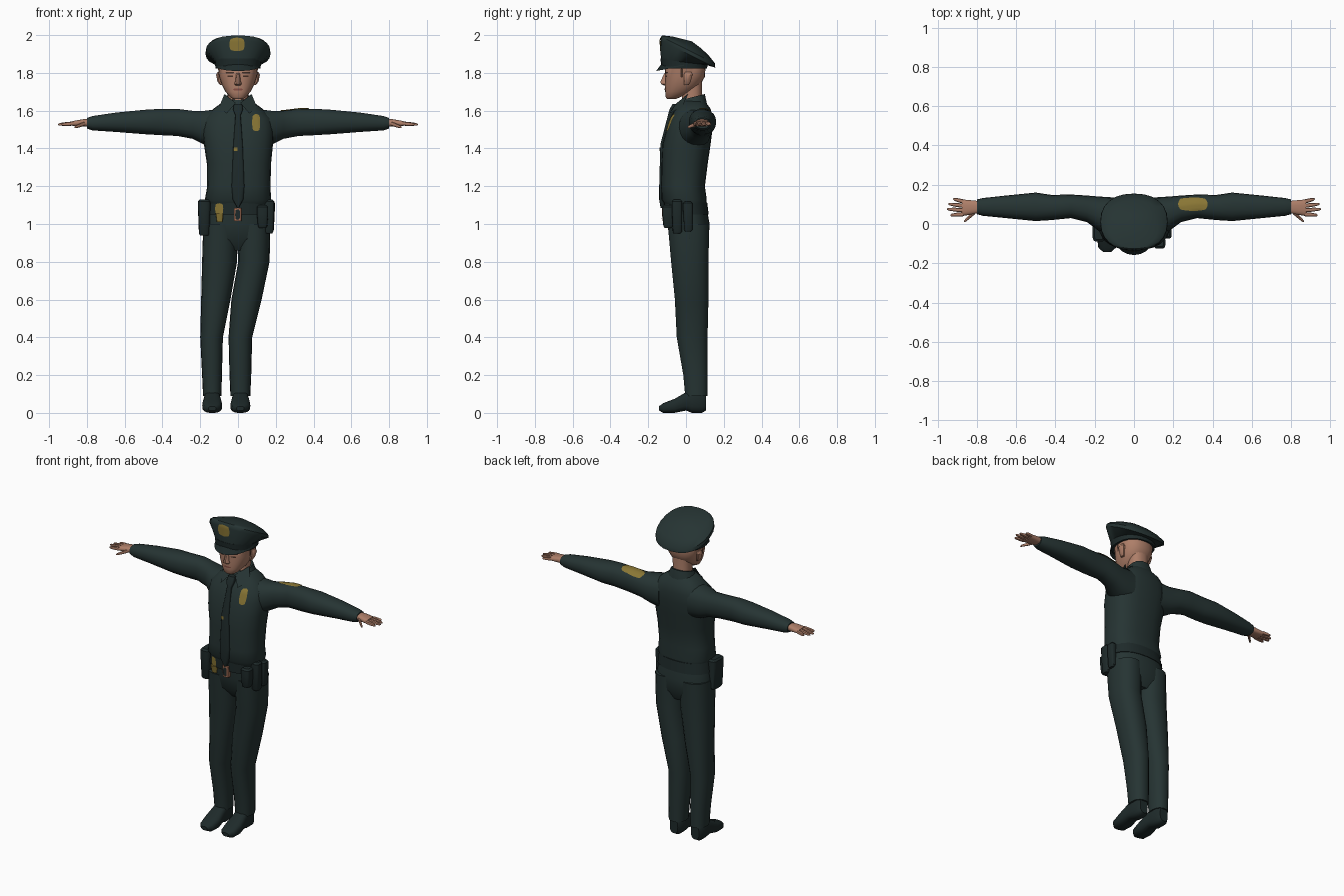
import bpy, bmesh, math
from mathutils import Matrix, Vector

if "Cube" in bpy.data.objects:
    bpy.data.objects.remove(bpy.data.objects["Cube"])


def material(name, red, green, blue):
    mat = bpy.data.materials.new(name)
    mat.use_nodes = True
    colour = (red, green, blue, 1)
    mat.diffuse_color = colour
    shader = mat.node_tree.nodes["Principled BSDF"]
    shader.inputs["Base Color"].default_value = colour
    shader.inputs["Roughness"].default_value = 0.8
    return mat


UNIFORM = material("dark green uniform", .019, .034, .033)
LEATHER = material("black leather", .013, .023, .023)
SKIN = material("skin", .42, .21, .14)
GOLD = material("dull gold", .25, .18, .035)
COPPER = material("copper buckle", .4, .17, .1)
BROWN = material("dark brown hair", .06, .03, .02)
LIP = material("lip red", .25, .08, .06)


def finish(bm, name, mat, angle=40):
    """Turn a bmesh into a named, smoothly shaded object."""
    bmesh.ops.recalc_face_normals(bm, faces=bm.faces)
    mesh = bpy.data.meshes.new(name)
    bm.to_mesh(mesh)
    bm.free()
    mesh.materials.append(mat)
    obj = bpy.data.objects.new(name, mesh)
    bpy.context.collection.objects.link(obj)
    bpy.ops.object.select_all(action="DESELECT")
    obj.select_set(True)
    bpy.context.view_layer.objects.active = obj
    bpy.ops.object.shade_smooth_by_angle(angle=math.radians(angle))
    return obj


def loft(name, mat, sections, axis="z", power=2.3, sides=18):
    """Skin rounded sections (position, low u, high u, low v, high v, tilt)."""
    along, u, v = {"z": (2, 0, 1), "x": (0, 1, 2), "y": (1, 0, 2)}[axis]
    bm = bmesh.new()
    rings = []
    for pos, u_low, u_high, v_low, v_high, *tilt in sections:
        ring = []
        for i in range(sides):
            turn = math.tau * i / sides
            c, s = math.cos(turn), math.sin(turn)
            c = math.copysign(abs(c) ** (2 / power), c)
            s = math.copysign(abs(s) ** (2 / power), s)
            point = Vector()
            point[u] = (u_low + u_high + (u_high - u_low) * c) / 2
            point[v] = (v_low + v_high + (v_high - v_low) * s) / 2
            point[along] = pos + (tilt[0] * s * (v_high - v_low) / 2 if tilt else 0)
            ring.append(bm.verts.new(point))
        rings.append(ring)
    for low, high in zip(rings, rings[1:]):
        for i in range(sides):
            j = (i + 1) % sides
            bm.faces.new((low[i], low[j], high[j], high[i]))
    bm.faces.new(rings[0])
    bm.faces.new(rings[-1])
    return finish(bm, name, mat)


def mirror(obj, name):
    """Make the matching part on the right side."""
    bm = bmesh.new()
    bm.from_mesh(obj.data)
    bm.transform(Matrix.Scale(-1, 4, (1, 0, 0)))
    return finish(bm, name, obj.data.materials[0])


def patch(name, mat, target, centre, width, height, facing=(90, 0, 0), lift=.004):
    """Lay a rounded badge onto the surface of another part."""
    bm = bmesh.new()
    bmesh.ops.create_grid(bm, x_segments=8, y_segments=8, size=1)
    for vert in bm.verts:
        x, y = vert.co.x, vert.co.y
        vert.co.x = x * math.sqrt(1 - y * y / 3) * width / 2
        vert.co.y = y * math.sqrt(1 - x * x / 3) * height / 2
    obj = finish(bm, name, mat)
    obj.location = centre
    obj.rotation_euler = [math.radians(a) for a in facing]
    wrap = obj.modifiers.new("wrap", "SHRINKWRAP")
    wrap.target = target
    wrap.wrap_method = "PROJECT"
    wrap.wrap_mode = "ABOVE_SURFACE"
    wrap.use_project_z = True
    wrap.use_positive_direction = False
    wrap.use_negative_direction = True
    wrap.offset = lift
    return obj


# Shirt, hips and belt
shirt = loft("shirt", UNIFORM, [
    (1.1, -.16, .165, -.11, .105), (1.13, -.175, .175, -.13, .11),
    (1.2, -.163, .172, -.132, .1), (1.32, -.165, .175, -.13, .115),
    (1.42, -.18, .185, -.125, .13), (1.5, -.19, .19, -.105, .14),
    (1.56, -.18, .18, -.085, .14), (1.61, -.13, .13, -.055, .13),
    (1.65, -.075, .075, -.03, .1)], power=2.5, sides=24)
loft("hips", UNIFORM, [
    (.86, -.13, .13, -.04, .09), (.92, -.178, .17, -.085, .12),
    (1, -.182, .172, -.1, .125), (1.11, -.16, .16, -.108, .105)], sides=24)
belt = loft("belt", LEATHER, [
    (1.05, -.178, .173, -.114, .12), (1.115, -.168, .168, -.118, .112)], sides=24)

# Trouser legs: shared depth, separate left and right outlines
DEPTHS = [(.09, -.005, .115), (.2, -.015, .115), (.4, -.05, .115),
          (.6, -.06, .12), (.8, -.08, .12), (1, -.098, .125)]
OUTLINES = {
    "left": [(-.04, .065), (-.045, .07), (-.05, .075), (-.035, .125), (.001, .167), (0, .172)],
    "right": [(-.185, -.088), (-.19, -.085), (-.2, -.08), (-.195, -.04), (-.19, -.005), (-.184, 0)]}
for side, outline in OUTLINES.items():
    loft(side + "_trouser_leg", UNIFORM,
         [(z, *xs, front, back) for (z, front, back), xs in zip(DEPTHS, outline)])
    middle = sum(outline[0]) / 2
    loft(side + "_shoe", LEATHER, [
        (y, middle - half, middle + half, low, high) for y, half, low, high in (
            (-.143, .02, .012, .035), (-.12, .045, 0, .052), (-.06, .053, 0, .075),
            (0, .045, .012, .11), (.03, .042, 0, .125), (.085, .042, 0, .12),
            (.105, .028, .012, .1))], axis="y", power=2.8)

# Sleeves and hands
sleeve = loft("left_sleeve", UNIFORM, [
    (.1, -.05, .135, 1.4, 1.61), (.18, -.035, .14, 1.42, 1.6),
    (.24, .01, .145, 1.45, 1.6), (.32, .03, .15, 1.465, 1.61),
    (.42, .02, .148, 1.47, 1.61), (.5, .015, .16, 1.475, 1.605),
    (.65, .03, .145, 1.487, 1.59), (.77, .042, .132, 1.495, 1.572),
    (.8, .05, .125, 1.505, 1.562)], axis="x")
palm = loft("left_palm", SKIN, [
    (.77, .06, .115, 1.515, 1.555), (.82, .05, .12, 1.515, 1.555),
    (.875, .04, .125, 1.518, 1.545)], axis="x", power=2.6)
hand_parts = [sleeve, palm]
FINGERS = {"little": (.87, .115, .92, .127), "ring": (.87, .093, .945, .102),
           "middle": (.87, .07, .952, .076), "index": (.87, .05, .935, .045),
           "thumb": (.81, .06, .865, .012)}
for label, (x0, y0, x1, y1) in FINGERS.items():
    drop = .02 if label == "thumb" else .005
    joints = []
    for t, r in ((0, .011), (.5, .01), (.9, .007), (1, .003)):
        x, y, z = x0 + (x1 - x0) * t, y0 + (y1 - y0) * t, 1.532 - drop * t
        joints.append((x, y - r, y + r, z - r, z + r))
    hand_parts.append(loft(f"left_{label}_finger", SKIN, joints, axis="x", sides=8))
right_sleeve = [mirror(part, part.name.replace("left", "right")) for part in hand_parts][0]
for side, target, sign in (("left", sleeve, 1), ("right", right_sleeve, -1)):
    patch(side + "_sleeve_badge", GOLD, target, (sign * .3, .1, 1.7), .15, .065, (0, 0, 0))

# Collar and tie
loft("collar", UNIFORM, [
    (1.61, -.1, .1, -.055, .115), (1.64, -.08, .08, -.04, .11, .1),
    (1.672, -.065, .065, -.028, .1, .25)])
bm = bmesh.new()
bm.faces.new([bm.verts.new(p) for p in (
    (.012, -.05, 1.64), (.072, .01, 1.688), (.1, -.02, 1.62), (.06, -.088, 1.585))])
bmesh.ops.solidify(bm, geom=bm.faces[:], thickness=.008)
flap = finish(bm, "left_collar_flap", UNIFORM)
mirror(flap, "right_collar_flap")
tie = loft("tie", LEATHER, [
    (z, -half, half, front, front + .03) for z, half, front in (
        (1.635, .022, -.072), (1.605, .026, -.088), (1.575, .014, -.096),
        (1.42, .025, -.136), (1.2, .034, -.142), (1.13, .028, -.142),
        (1.085, .004, -.135))], power=4)

# Badges and buckle on the front
patch("chest_badge", GOLD, shirt, (.095, -.3, 1.535), .042, .09)
patch("tie_pin", GOLD, tie, (-.012, -.3, 1.395), .02, .02)
patch("belt_badge", GOLD, belt, (-.098, -.3, 1.08), .042, .06)
loft("belt_badge_holder", GOLD, [
    (1.01, -.112, -.082, -.105, -.085), (1.055, -.118, -.078, -.113, -.09)], power=4)
buckle = loft("buckle", COPPER, [
    (1.015, -.022, .018, -.125, -.09), (1.085, -.022, .018, -.127, -.09)], power=8, sides=24)
patch("buckle_plate", LEATHER, buckle, (-.002, -.3, 1.05), .025, .055, lift=.003)

# Belt equipment: (x range, y range, bottom, top)
EQUIPMENT = {"holster": (-.212, -.145, -.09, .015, .94, 1.13),
             "front_pouch": (.1, .16, -.125, -.065, .98, 1.1),
             "side_pouch": (.135, .192, -.075, -.02, .95, 1.13),
             "rear_pouch": (.155, .195, -.015, .035, .96, 1.12)}
for label, (x0, x1, y0, y1, low, high) in EQUIPMENT.items():
    inset = .01
    loft(label, LEATHER, [
        (low, x0 + inset, x1 - inset, y0 + inset, y1 - inset),
        (low + inset, x0 + inset / 2, x1 - inset / 2, y0 + inset / 2, y1),
        (high - .045, x0, x1, y0, y1), (high - inset, x0, x1, y0, y1),
        (high, x0 + inset, x1 - inset, y0 + inset, y1 - inset)], power=4, sides=16)

# Head, neck and face
loft("neck", SKIN, [(1.6, -.06, .06, -.025, .09), (1.68, -.055, .055, -.022, .085),
                    (1.76, -.06, .06, -.01, .085)])
head = loft("head", SKIN, [
    (1.663, -.028, .028, -.1, -.05), (1.672, -.042, .042, -.108, -.03),
    (1.7, -.066, .066, -.11, .035), (1.735, -.085, .085, -.112, .075),
    (1.78, -.1, .1, -.11, .1), (1.84, -.106, .106, -.112, .104),
    (1.89, -.07, .07, -.08, .08)], sides=24)
loft("nose", SKIN, [
    (1.733, -.015, .015, -.118, -.09), (1.742, -.02, .02, -.134, -.09),
    (1.755, -.014, .014, -.136, -.09), (1.8, -.01, .01, -.114, -.09)], sides=10)
ear = loft("left_ear", SKIN, [
    (1.735, .08, .095, -.01, .015), (1.755, .085, .109, -.012, .026),
    (1.79, .088, .116, -.012, .036), (1.805, .09, .108, -.005, .028)], sides=10)
mirror(ear, "right_ear")
patch("mouth", LIP, head, (0, -.3, 1.712), .05, .01, lift=.002)
for side, sign in (("left", 1), ("right", -1)):
    patch(side + "_eye", BROWN, head, (sign * .04, -.3, 1.782), .03, .009, lift=.002)
    patch(side + "_eyebrow", BROWN, head, (sign * .042, -.3, 1.801), .045, .008, lift=.003)
    patch(side + "_sideburn", BROWN, head, (sign * .3, -.022, 1.8), .014, .05,
          (90, 0, sign * 90), lift=.002)

# Peaked cap: upright band below a crown that tips down toward the back
loft("cap_band", LEATHER, [(1.822, -.118, .118, -.13, .112), (1.875, -.124, .124, -.135, .115)],
     sides=24)
crown = loft("cap_crown", UNIFORM, [
    (1.855, -.12, .12, -.133, .112, -.1), (1.9, -.172, .172, -.136, .155, -.5),
    (1.921, -.17, .17, -.132, .154, -.5), (1.945, -.15, .15, -.126, .12, -.43),
    (1.964, -.12, .12, -.118, .08, -.34), (1.98, -.06, .06, -.07, .03, -.25)], sides=24)
patch("cap_badge", GOLD, crown, (-.005, -.3, 1.95), .08, .07)

# Cap visor: a crescent sloping forward and down
bm = bmesh.new()
edges = []
for i in range(13):
    turn = math.pi * (1 + i / 12)
    c, s = math.cos(turn), math.sin(turn)
    edges.append((bm.verts.new((.119 * c, -.01 + .12 * s, 1.848)),
                  bm.verts.new((.122 * c, -.01 + .148 * s, 1.838 + .028 * s))))
for a, b in zip(edges, edges[1:]):
    bm.faces.new((a[0], b[0], b[1], a[1]))
bmesh.ops.solidify(bm, geom=bm.faces[:], thickness=.008)
finish(bm, "cap_visor", LEATHER)
